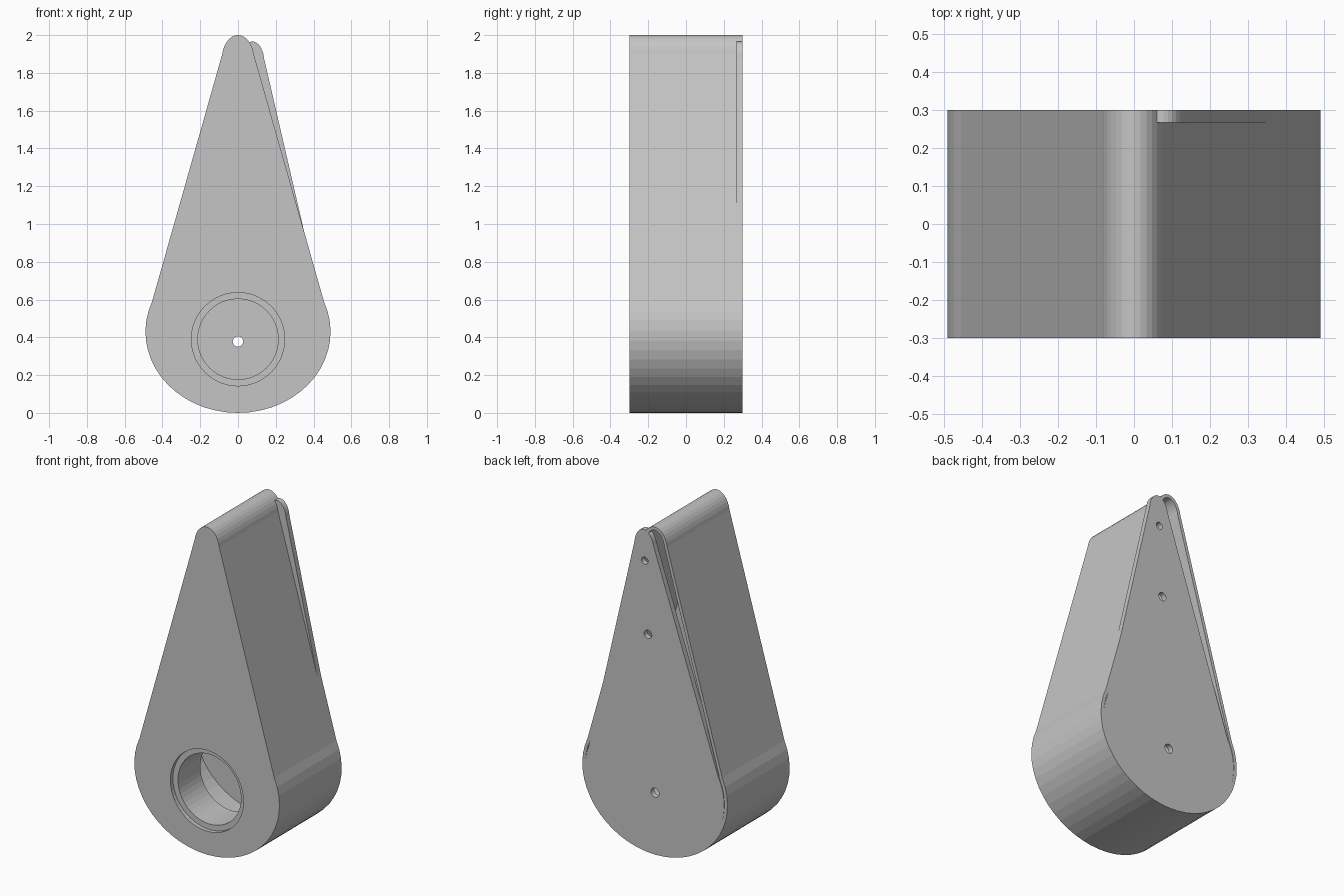
import bpy
import bmesh
from math import sin, cos, pi
from mathutils import Vector, Matrix

cube = bpy.data.objects.get("Cube")
if cube:
    bpy.data.objects.remove(cube, do_unlink=True)

grey = bpy.data.materials.new("plain_grey")
grey.use_nodes = True
GREY = (0.56, 0.56, 0.56, 1)
grey.diffuse_color = GREY
grey.node_tree.nodes["Principled BSDF"].inputs["Base Color"].default_value = GREY


def arc(cx, cz, a, b, start, end, steps):
    """Points (x, z) along part of an ellipse."""
    ts = [start + (end - start) * i / steps for i in range(steps + 1)]
    return [Vector((cx + a * cos(t), cz + b * sin(t))) for t in ts]


def circle(r, x, z, steps=48):
    return arc(x, z, r, r, 0, 2 * pi, steps)[:-1]


def inset(points, d):
    """Move a counter-clockwise outline inwards by d."""
    result = []
    for i, p in enumerate(points):
        before = (p - points[i - 1]).normalized()
        after = (points[(i + 1) % len(points)] - p).normalized()
        t = (before + after).normalized()
        result.append(p + Vector((-t.y, t.x)) * d)
    return result


def prism(name, points, y0, y1):
    """Extrude an (x, z) outline along y."""
    bm = bmesh.new()
    face = bm.faces.new([bm.verts.new((p.x, y0, p.y)) for p in points])
    ext = bmesh.ops.extrude_face_region(bm, geom=[face])
    verts = [v for v in ext["geom"] if isinstance(v, bmesh.types.BMVert)]
    bmesh.ops.translate(bm, verts=verts, vec=(0, y1 - y0, 0))
    bmesh.ops.recalc_face_normals(bm, faces=bm.faces)
    mesh = bpy.data.meshes.new(name)
    bm.to_mesh(mesh)
    bm.free()
    mesh.materials.append(grey)
    obj = bpy.data.objects.new(name, mesh)
    bpy.context.collection.objects.link(obj)
    return obj


def cut(obj, points, y0, y1):
    """Subtract a prism from obj and keep only the result."""
    cutter = prism("cutter", points, y0, y1)
    cutter.hide_render = True
    mod = obj.modifiers.new("cut", 'BOOLEAN')
    mod.operation = 'DIFFERENCE'
    mod.solver = 'EXACT'
    mod.object = cutter
    bpy.context.view_layer.update()
    graph = bpy.context.evaluated_depsgraph_get()
    mesh = bpy.data.meshes.new_from_object(obj.evaluated_get(graph))
    obj.modifiers.clear()
    obj.data = mesh
    bpy.data.objects.remove(cutter, do_unlink=True)


# Teardrop outline: wide rounded base, straight flanks, narrow rounded tip
base = arc(0, 0.43, 0.49, 0.43, -pi - 0.381, 0.381, 32)
tip = arc(0, 1.875, 0.085, 0.125, 0.2, pi - 0.2, 14)
outline = base + tip
inner = inset(outline, 0.02)

# Hollow housing, open at the back, with a round opening in the front
housing = prism("housing", outline, -0.3, 0.3)
cut(housing, inner, -0.27, 0.4)
cut(housing, circle(0.247, 0, 0.39), -0.4, -0.2)

# Stepped sleeve behind the front opening
sleeve = prism("sleeve", circle(0.262, 0, 0.39), -0.275, -0.06)
cut(sleeve, circle(0.213, 0, 0.39), -0.4, 0.1)

# Back cover with three holes, swung slightly to one side
cover = prism("back_cover", inner, 0.267, 0.3)
for z, r in ((0.39, 0.028), (1.345, 0.026), (1.79, 0.022)):
    cut(cover, circle(r, 0, z, 20), 0.2, 0.4)
pivot = Vector((0, 0, 0.39))
cover.data.transform(Matrix.Translation(pivot + Vector((0, 0, -0.012)))
                     @ Matrix.Rotation(0.049, 4, 'Y')
                     @ Matrix.Translation(-pivot))
